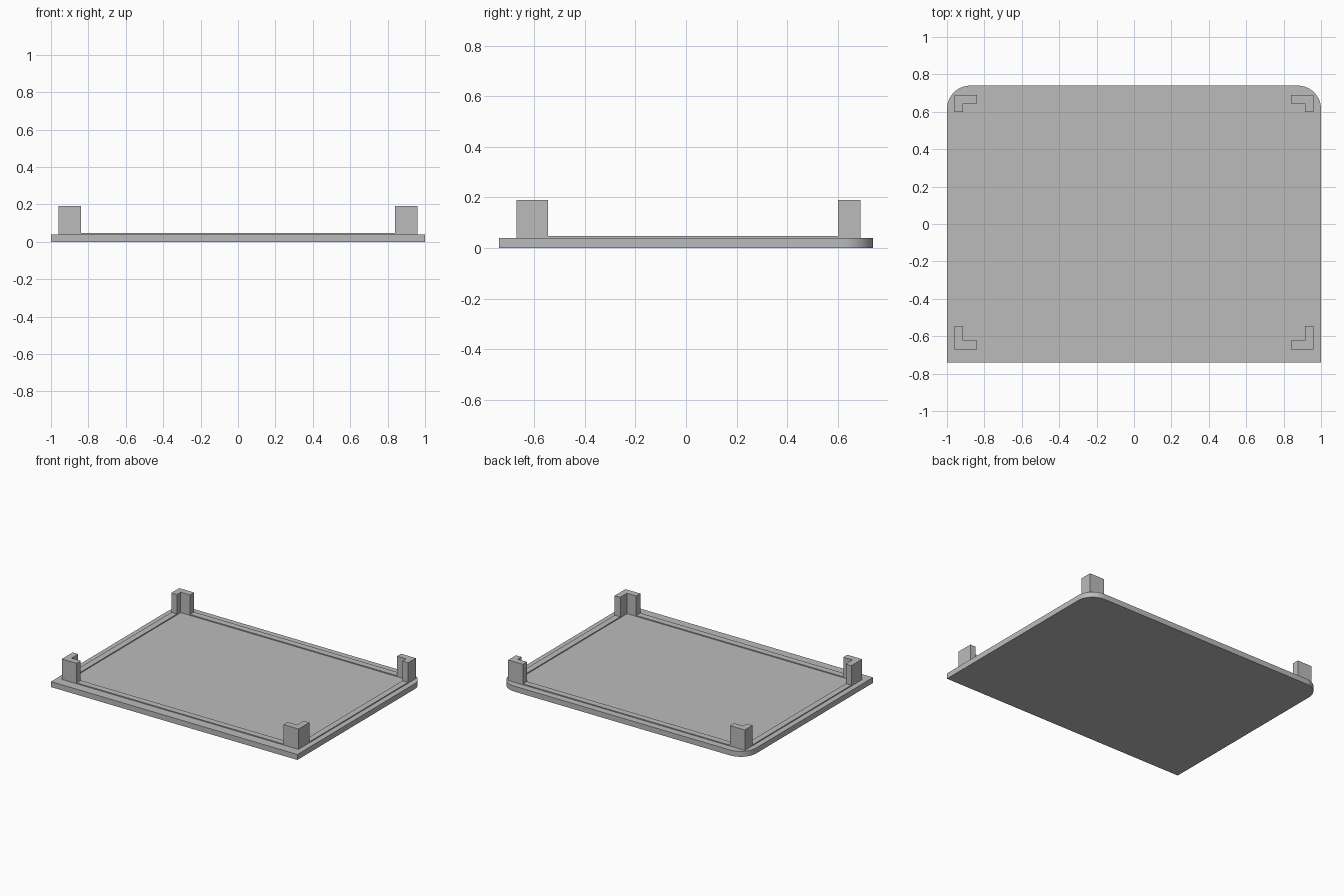
import bpy
import bmesh
import math

cube = bpy.data.objects.get("Cube")
if cube:
    bpy.data.objects.remove(cube, do_unlink=True)

grey = bpy.data.materials.new("plain grey")
grey.use_nodes = True
colour = (0.5, 0.5, 0.5, 1)
grey.diffuse_color = colour
grey.node_tree.nodes["Principled BSDF"].inputs["Base Color"].default_value = colour

THICK = 0.04                      # plate thickness
LIP_TOP = 0.047
POST_TOP = 0.19
OUT_X, IN_X = 0.96, 0.915         # outer and inner faces of the corner posts
FRONT, BACK, WALL = -0.67, 0.69, 0.047


def add_mesh(name, bm):
    bmesh.ops.recalc_face_normals(bm, faces=bm.faces)
    mesh = bpy.data.meshes.new(name)
    bm.to_mesh(mesh)
    bm.free()
    obj = bpy.data.objects.new(name, mesh)
    mesh.materials.append(grey)
    bpy.context.collection.objects.link(obj)
    return obj


def prism(name, outline, z0, z1):
    """Extrude a flat outline between two heights."""
    bm = bmesh.new()
    face = bm.faces.new([bm.verts.new((x, y, z0)) for x, y in outline])
    top = bmesh.ops.extrude_face_region(bm, geom=[face])["geom"]
    verts = [v for v in top if isinstance(v, bmesh.types.BMVert)]
    bmesh.ops.translate(bm, verts=verts, vec=(0, 0, z1 - z0))
    return add_mesh(name, bm)


# Plate: square front corners, rounded back corners
radius, steps = 0.125, 12
depth = 0.74
arc = [math.radians(90 * i / steps) for i in range(steps + 1)]
right_arc = [(1 - radius + radius * math.cos(a),
              depth - radius + radius * math.sin(a)) for a in arc]
left_arc = [(-x, y) for x, y in reversed(right_arc)]
plate = prism("base_plate", [(-1, -depth), (1, -depth)] + right_arc + left_arc,
              0, THICK)
bpy.ops.object.select_all(action="DESELECT")
plate.select_set(True)
bpy.context.view_layer.objects.active = plate
bpy.ops.object.shade_smooth_by_angle(angle=math.radians(30))

# Low lip: a rectangular ring joining the posts
bm = bmesh.new()
corners = [(-1, 0), (1, 0), (1, 1), (-1, 1)]
rings = []
for half_x, y0, y1 in ((OUT_X, FRONT, BACK), (IN_X, FRONT + WALL, BACK - WALL)):
    for z in (THICK, LIP_TOP):
        rings.append([bm.verts.new((sx * half_x, y1 if far else y0, z))
                      for sx, far in corners])
outer_low, outer_high, inner_low, inner_high = rings
for a, b in ((outer_low, outer_high), (outer_high, inner_high),
             (inner_high, inner_low), (inner_low, outer_low)):
    for i in range(4):
        j = (i + 1) % 4
        bm.faces.new((a[i], a[j], b[j], b[i]))
add_mesh("raised_lip", bm)

# L-shaped corner posts
ARM_X = 0.84                      # where the sideways arm ends
for side, side_name in ((1, "left"), (-1, "right")):
    for y_out, y_end, end_name in ((FRONT, -0.545, "front"), (BACK, 0.60, "back")):
        y_in = y_out + math.copysign(WALL, -y_out)
        outline = [(OUT_X, y_out), (OUT_X, y_end), (IN_X, y_end),
                   (IN_X, y_in), (ARM_X, y_in), (ARM_X, y_out)]
        prism(f"{end_name}_{side_name}_post",
              [(side * x, y) for x, y in outline], THICK, POST_TOP)
